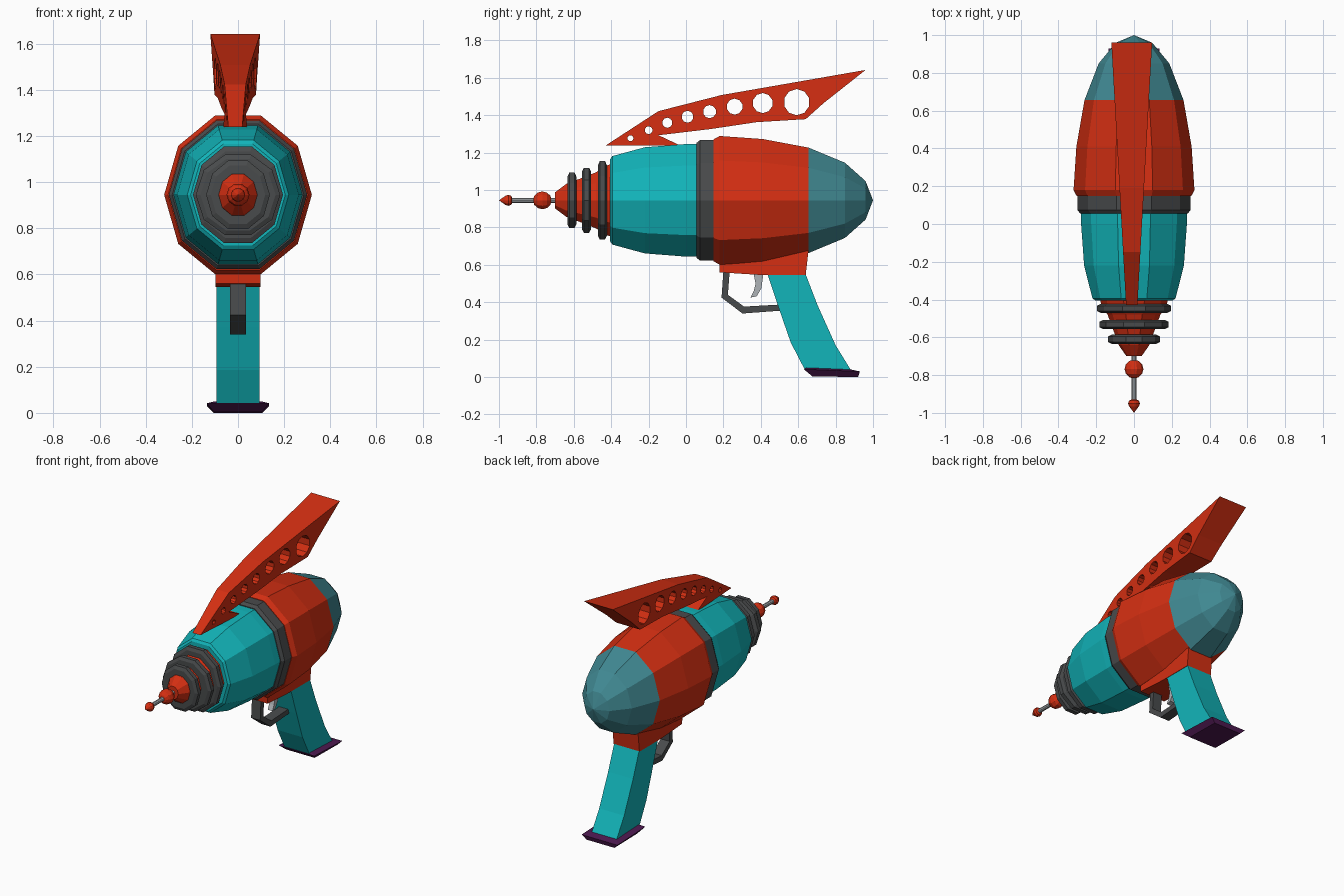
import bpy, bmesh, math

if "Cube" in bpy.data.objects:
    bpy.data.objects.remove(bpy.data.objects["Cube"])

AXIS_Z = 0.945   # height of the barrel axis


def material(name, rgb):
    m = bpy.data.materials.new(name)
    m.diffuse_color = (*rgb, 1)
    m.use_nodes = True
    m.node_tree.nodes["Principled BSDF"].inputs["Base Color"].default_value = m.diffuse_color
    return m


TEAL = material("teal", (0.006, 0.46, 0.49))
RED = material("red", (0.66, 0.028, 0.006))
DARK = material("dark_grey", (0.066, 0.07, 0.072))
GLASS = material("smoky_teal", (0.052, 0.25, 0.29))
STEEL = material("light_grey", (0.42, 0.45, 0.47))
PURPLE = material("purple", (0.075, 0.01, 0.08))


def finish(name, bm, mat):
    bmesh.ops.recalc_face_normals(bm, faces=bm.faces)
    me = bpy.data.meshes.new(name)
    bm.to_mesh(me)
    bm.free()
    me.materials.append(mat)
    ob = bpy.data.objects.new(name, me)
    bpy.context.collection.objects.link(ob)
    return ob


def loft(name, rings, mat):
    """Skin a list of point rings; single-point rings become tips."""
    bm = bmesh.new()
    loops = [[bm.verts.new(p) for p in r] for r in rings]
    for a, b in zip(loops, loops[1:]):
        n = max(len(a), len(b))
        for i in range(n):
            j = (i + 1) % n
            if len(a) == 1:
                bm.faces.new((a[0], b[j], b[i]))
            elif len(b) == 1:
                bm.faces.new((a[i], a[j], b[0]))
            else:
                bm.faces.new((a[i], a[j], b[j], b[i]))
    for end in (loops[0], loops[-1]):
        if len(end) > 2:
            bm.faces.new(end)
    return finish(name, bm, mat)


def lathe(name, profile, mat, zs=1.13, sides=10):
    """Spin (y, radius) pairs round the barrel axis, stretched by zs in height."""
    rings = []
    for y, r in profile:
        if r == 0:
            rings.append([(0, y, AXIS_Z)])
        else:
            angles = [2 * math.pi * i / sides for i in range(sides)]
            rings.append([(r * math.cos(a), y, AXIS_Z + zs * r * math.sin(a))
                          for a in angles])
    return loft(name, rings, mat)


def slab(name, outline, half, mat, shift=0.0):
    """Extrude a (y, z) outline across x; half gives the half width at y."""
    h = half if callable(half) else (lambda y: half)
    return loft(name, [[(shift + s * h(y), y, z) for y, z in outline]
                       for s in (-1, 1)], mat)


def ball_profile(y, r, steps=6):
    return [(y - r * math.cos(math.pi * i / steps),
             r * math.sin(math.pi * i / steps) if 0 < i < steps else 0)
            for i in range(steps + 1)]


# Barrel body
lathe("front_shell", [(-0.405, 0.205), (-0.394, 0.22), (-0.22, 0.264),
                      (0.0, 0.28), (0.06, 0.28)], TEAL)
lathe("middle_band", [(0.055, 0.285), (0.075, 0.30), (0.15, 0.30)], DARK)
lathe("rear_shell", [(0.147, 0.303), (0.18, 0.32), (0.41, 0.305),
                     (0.656, 0.262)], RED)
lathe("rear_dome", [(0.656, 0.262), (0.85, 0.187), (0.96, 0.096), (1.0, 0)], GLASS)

# Muzzle cone with three rings
lathe("muzzle_cone", [(-0.40, 0.18), (-0.43, 0.172), (-0.48, 0.14), (-0.56, 0.11),
                      (-0.64, 0.082), (-0.70, 0.04)], RED)
for i, (y, r, zs) in enumerate([(-0.447, 0.195, 1.13), (-0.532, 0.183, 1.0),
                                (-0.61, 0.138, 1.13)]):
    lathe(f"muzzle_ring_{i + 1}", [(y - 0.024, r - 0.02), (y - 0.014, r),
                                   (y + 0.014, r), (y + 0.024, r - 0.02)], DARK, zs)

# Antenna rod and balls
lathe("antenna_rod", [(-0.95, 0.014), (-0.69, 0.014)], STEEL, 1.0)
lathe("antenna_ball", ball_profile(-0.768, 0.05), RED, 1.0)
lathe("antenna_tip", [(-1.0, 0), (-0.965, 0.026), (-0.95, 0.031), (-0.935, 0.026),
                      (-0.922, 0)], RED, 1.0)

# Top fin, wider to the rear, pierced by a row of growing holes
fin = slab("top_fin", [(-0.43, 1.238), (-0.147, 1.422), (0.19, 1.508), (0.96, 1.642),
                       (0.736, 1.465), (0.64, 1.379), (0.378, 1.363), (0.13, 1.326),
                       (-0.147, 1.293), (-0.03, 1.238)],
           lambda y: 0.03 + 0.056 * (y + 0.43), RED, -0.012)
HOLES = [(-0.297, 1.277, 0.016), (-0.2, 1.32, 0.021), (-0.1, 1.36, 0.027),
         (0.008, 1.392, 0.032), (0.126, 1.419, 0.035), (0.26, 1.446, 0.043),
         (0.41, 1.465, 0.054), (0.592, 1.47, 0.07)]
bm = bmesh.new()
for y, z, r in HOLES:
    ends = [[bm.verts.new((x, y + r * math.cos(math.pi * (i + .5) / 5),
                           z + r * math.sin(math.pi * (i + .5) / 5)))
             for i in range(10)] for x in (-0.3, 0.3)]
    for i in range(10):
        j = (i + 1) % 10
        bm.faces.new((ends[0][i], ends[0][j], ends[1][j], ends[1][i]))
    for e in ends:
        bm.faces.new(e)
cutter = finish("fin_hole_cutter", bm, RED)
mod = fin.modifiers.new("holes", 'BOOLEAN')
mod.operation, mod.solver, mod.object = 'DIFFERENCE', 'EXACT', cutter
# Bake the holes so the cutter can be removed
deps = bpy.context.evaluated_depsgraph_get()
baked = bpy.data.meshes.new_from_object(fin.evaluated_get(deps))
fin.modifiers.clear()
fin.data = baked
bpy.data.objects.remove(cutter)

# Grip mount, grip and foot plate
slab("grip_mount", [(0.175, 0.66), (0.18, 0.56), (0.40, 0.546), (0.64, 0.546),
                    (0.66, 0.72)], 0.097, RED)
slab("grip", [(0.436, 0.549), (0.495, 0.372), (0.56, 0.185), (0.635, 0.04),
              (0.88, 0.04), (0.80, 0.17), (0.704, 0.383), (0.64, 0.549)], 0.094, TEAL)


def plate_ring(hx, y0, z0, y1, z1):
    return [(-hx, y0, z0), (hx, y0, z0), (hx, y1, z1), (-hx, y1, z1)]


loft("foot_plate", [plate_ring(0.1, 0.645, 0.05, 0.885, 0.04),
                    plate_ring(0.135, 0.63, 0.042, 0.93, 0.03),
                    plate_ring(0.105, 0.675, 0.004, 0.92, 0.0)], PURPLE)

# Trigger guard and trigger
slab("trigger_guard", [(0.2, 0.57), (0.19, 0.425), (0.302, 0.34), (0.505, 0.355),
                       (0.49, 0.387), (0.31, 0.377), (0.224, 0.44), (0.234, 0.57)],
     0.034, DARK)
slab("trigger", [(0.36, 0.56), (0.372, 0.5), (0.362, 0.46), (0.345, 0.425),
                 (0.378, 0.432), (0.403, 0.475), (0.415, 0.56)], 0.018, STEEL)
